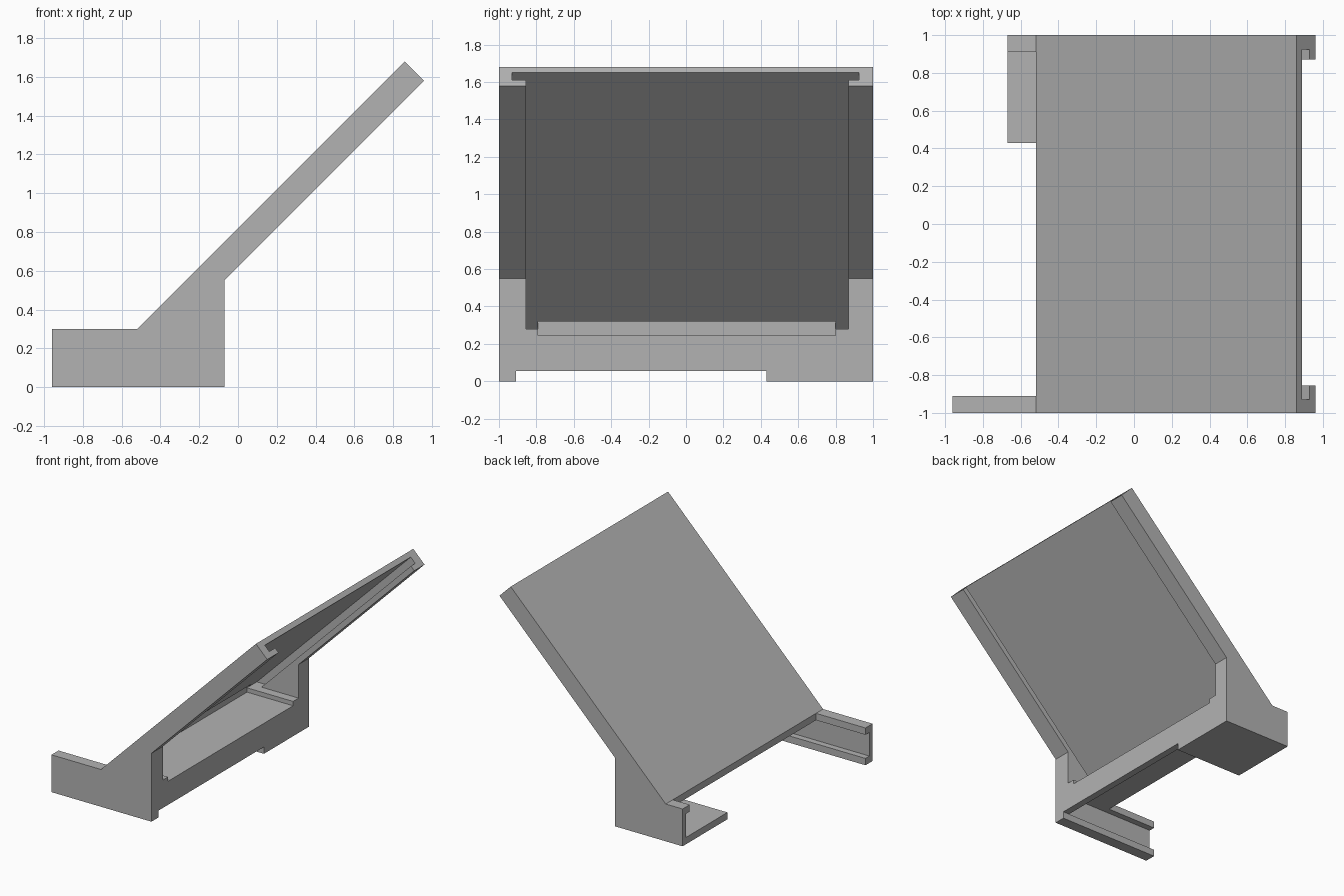
import bpy
import bmesh

cube = bpy.data.objects.get("Cube")
if cube:
    bpy.data.objects.remove(cube, do_unlink=True)

grey = bpy.data.materials.new("plain_grey")
grey.use_nodes = True
GREY = (0.45, 0.45, 0.45, 1)
grey.diffuse_color = GREY
grey.node_tree.nodes["Principled BSDF"].inputs["Base Color"].default_value = GREY


def prism(name, profile, y0, y1):
    """Extrude an (x, z) profile along y."""
    bm = bmesh.new()
    face = bm.faces.new([bm.verts.new((x, y0, z)) for x, z in profile])
    grown = bmesh.ops.extrude_face_region(bm, geom=[face])["geom"]
    moved = [v for v in grown if isinstance(v, bmesh.types.BMVert)]
    bmesh.ops.translate(bm, verts=moved, vec=(0, y1 - y0, 0))
    bmesh.ops.recalc_face_normals(bm, faces=bm.faces)
    mesh = bpy.data.meshes.new(name)
    bm.to_mesh(mesh)
    bm.free()
    mesh.materials.append(grey)
    obj = bpy.data.objects.new(name, mesh)
    bpy.context.collection.objects.link(obj)
    return obj


def box(name, x0, x1, y0, y1, z0, z1):
    return prism(name, [(x0, z0), (x1, z0), (x1, z1), (x0, z1)], y0, y1)


def carve(target, cutter):
    mod = target.modifiers.new(cutter.name, "BOOLEAN")
    mod.operation = "DIFFERENCE"
    mod.solver = "EXACT"
    mod.object = cutter
    bpy.context.view_layer.objects.active = target
    bpy.ops.object.modifier_apply(modifier=mod.name)
    bpy.data.objects.remove(cutter, do_unlink=True)


# Solid stand: low base with a tray rising at 45 degrees
stand = prism("sloped_stand", [(-0.96, 0), (-0.07, 0), (-0.07, 0.55), (0.96, 1.58),
                               (0.86, 1.68), (-0.52, 0.3), (-0.96, 0.3)], -1, 1)

# Space below the tray sheet, then the side grooves behind its lips
carve(stand, prism("tray_space", [(-0.48, 0.28), (1.2, 0.28), (1.2, 1.96)], -0.855, 0.87))
carve(stand, prism("tray_groove", [(-0.48, 0.28), (-0.4, 0.28), (1.2, 1.88), (1.2, 1.96)],
                   -0.93, 0.925))

# Horizontal channel in the base, leaving C-shaped arms
carve(stand, box("base_channel", -2, -0.125, -0.96, 0.96, 0.055, 0.245))
carve(stand, box("floor_hole", -0.48, 0.2, -0.79, 0.8, 0.2451, 0.32))
carve(stand, box("arm_gap", -2, -0.52, -0.91, 0.91, 0.056, 0.6))

# Open underside beside the wide foot, and the shorter foot end
carve(stand, box("bottom_gap", -2, 0.5, -0.91, 0.43, -0.5, 0.0551))
carve(stand, box("short_foot_end", -2, -0.67, -0.91, 2, -0.5, 0.6))
